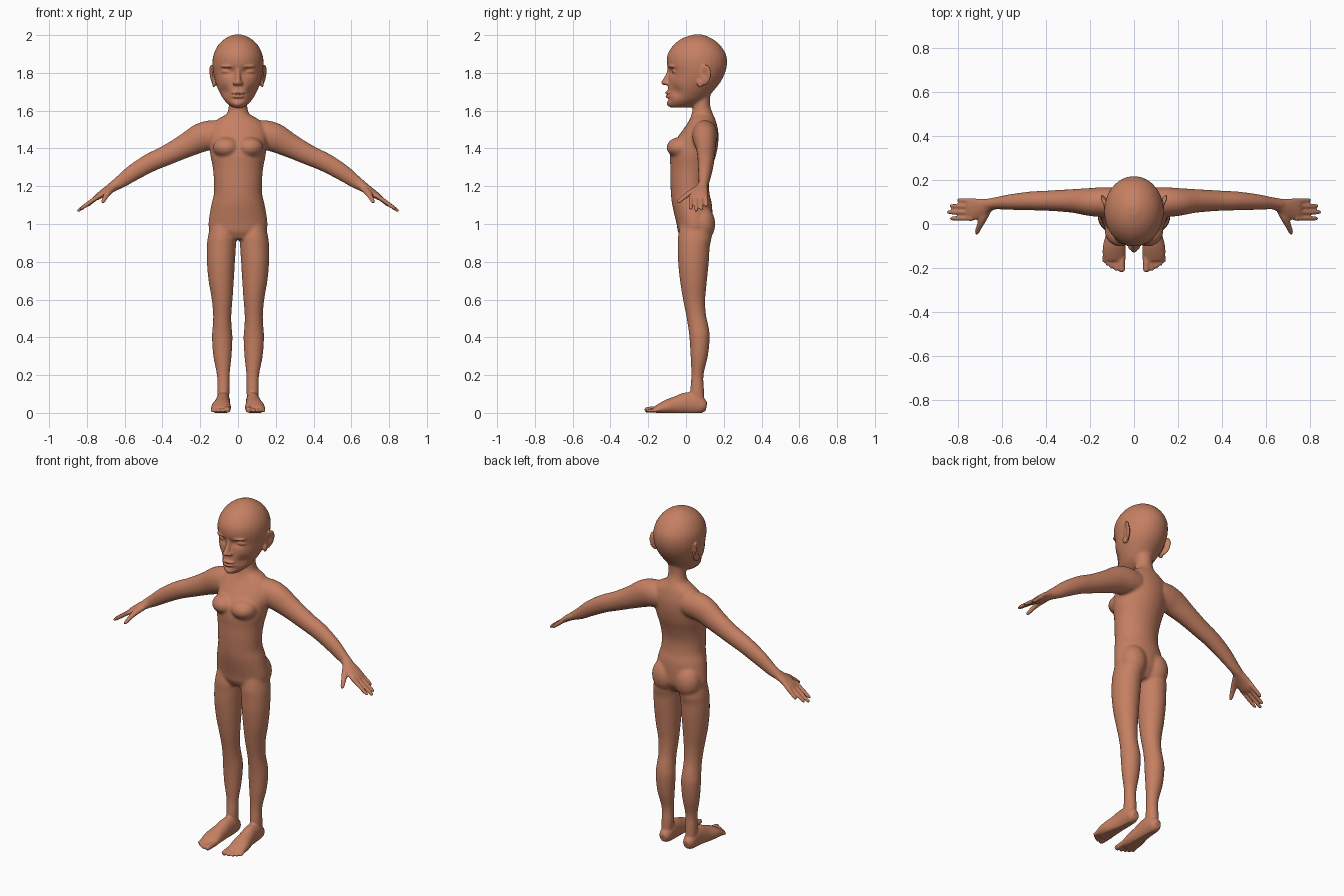
import bpy, bmesh, math
from mathutils import Vector, Matrix, Euler

skin = bpy.data.materials.new("warm_tan")
skin.diffuse_color = (0.56, 0.215, 0.122, 1)
Z = Vector((0, 0, 1))


def loft(bm, secs, mirror=False, n=28, sub=4):
    """Closed skin through rings (centre, U, V), smoothly interpolated."""
    rings = []
    for i in range(len(secs) - 1):
        quad = [secs[max(i - 1, 0)], secs[i], secs[i + 1], secs[min(i + 2, len(secs) - 1)]]
        for k in range(sub):
            t = k / sub
            w = (-.5*t + t*t - .5*t**3, 1 - 2.5*t*t + 1.5*t**3,
                 .5*t + 2*t*t - 1.5*t**3, -.5*t*t + .5*t**3)
            rings.append([sum((q[j] * a for q, a in zip(quad, w)), Vector()) for j in range(3)])
    rings.append(secs[-1])
    for s in ((1, -1) if mirror else (1,)):
        loops = []
        for c, u, v in rings:
            pts = [c + u * math.cos(2*math.pi*k/n) + v * math.sin(2*math.pi*k/n) for k in range(n)]
            loops.append([bm.verts.new((p.x * s, p.y, p.z)) for p in pts])
        for a, b in zip(loops, loops[1:]):
            for k in range(n):
                bm.faces.new((a[k], a[(k+1) % n], b[(k+1) % n], b[k]))
        bm.faces.new(loops[0])
        bm.faces.new(loops[-1])


def stack(bm, rows, mirror=False):
    """Horizontal sections: z, x0, x1, y0, y1."""
    loft(bm, [(Vector(((a+b)/2, (c+d)/2, z)), Vector(((b-a)/2, 0, 0)), Vector((0, (d-c)/2, 0)))
              for z, a, b, c, d in rows], mirror)


def limb(bm, rows, n=20):
    """Mirrored tube along a path: x, y, z, horizontal radius, other radius."""
    pts = [Vector(r[:3]) for r in rows]
    secs = []
    for i, r in enumerate(rows):
        t = (pts[min(i+1, len(pts)-1)] - pts[max(i-1, 0)]).normalized()
        u = t.cross(Z).normalized()
        secs.append((pts[i], u * r[3], u.cross(t) * r[4]))
    loft(bm, secs, True, n)


def finger(bm, a, b, r0, r1):
    a, b = Vector(a), Vector(b)
    rows = [(*a.lerp(b, t), (r0 + (r1-r0)*t) * k, (r0 + (r1-r0)*t) * k)
            for t, k in ((0, 1), (.35, 1), (.7, 1), (.92, .9), (1, .5))]
    limb(bm, rows, 14)


def blob(bm, c, r, rot=(0, 0, 0), mirror=True):
    for s in ((1, -1) if mirror else (1,)):
        m = (Matrix.Diagonal((s, 1, 1, 1)) @ Matrix.Translation(c)
             @ Euler(rot).to_matrix().to_4x4() @ Matrix.Diagonal((*r, 1)))
        bmesh.ops.create_uvsphere(bm, u_segments=24, v_segments=16, radius=1, matrix=m)


def push(me, c, d, r):
    """Soft mirrored dent or bulge."""
    for s in ((1, -1) if c[0] else (1,)):
        cc, dd = Vector((c[0]*s, c[1], c[2])), Vector((d[0]*s, d[1], d[2]))
        for v in me.vertices:
            e = v.co - cc
            q = (e.x/r[0])**2 + (e.y/r[1])**2 + (e.z/r[2])**2
            if q < 9:
                v.co += dd * math.exp(-q)


def fuse(bm, voxel, smooth):
    """Merge all overlapping volumes into one skin."""
    bmesh.ops.recalc_face_normals(bm, faces=bm.faces)
    me = bpy.data.meshes.new("tmp")
    bm.to_mesh(me)
    bm.free()
    ob = bpy.data.objects.new("tmp", me)
    bpy.context.collection.objects.link(ob)
    m = ob.modifiers.new("fuse", 'REMESH')
    m.mode, m.voxel_size = 'VOXEL', voxel
    m = ob.modifiers.new("soften", 'SMOOTH')
    m.factor, m.iterations = .5, smooth
    out = bpy.data.meshes.new_from_object(ob.evaluated_get(bpy.context.evaluated_depsgraph_get()))
    bpy.data.objects.remove(ob)
    return out


# ---- main masses
bm = bmesh.new()
# torso and neck
stack(bm, [(z, -w, w, a, b) for z, w, a, b in (
    (.92, .11, -.02, .10), (.96, .145, -.043, .128), (1.0, .157, -.05, .14), (1.1, .142, -.073, .138),
    (1.16, .128, -.08, .125), (1.23, .128, -.083, .122), (1.3, .134, -.083, .138), (1.36, .146, -.085, .158),
    (1.42, .152, -.072, .17), (1.48, .155, -.03, .172), (1.53, .137, .005, .163), (1.56, .1, .022, .153),
    (1.585, .059, .03, .142), (1.63, .049, .038, .128), (1.7, .05, .04, .13))])
blob(bm, (.062, -.03, 1.405), (.072, .073, .055))           # chest
blob(bm, (.075, .085, 1.0), (.075, .07, .095))              # seat
# head
stack(bm, [(z, -w, w, a, b) for z, w, a, b in (
    (1.617, .03, -.085, .02), (1.635, .054, -.097, .06), (1.66, .077, -.1, .105), (1.7, .1, -.098, .142),
    (1.75, .12, -.094, .182), (1.8, .131, -.093, .207), (1.85, .136, -.102, .218), (1.9, .129, -.097, .211),
    (1.95, .103, -.064, .178), (1.985, .063, -.016, .132), (2.003, .02, .04, .085))])
# legs
stack(bm, [(1.0, .02, .145, -.03, .12), (.93, .01, .16, -.043, .135), (.88, .011, .165, -.043, .126),
           (.8, .016, .165, -.042, .121), (.7, .022, .156, -.032, .111), (.6, .029, .139, -.016, .102),
           (.52, .035, .132, .0, .106), (.46, .034, .134, .01, .119), (.4, .029, .138, .018, .126),
           (.3, .034, .131, .024, .116), (.2, .044, .112, .028, .093), (.12, .044, .111, .022, .096),
           (.04, .05, .108, .02, .1)], True)
# arms
limb(bm, [(.08, .1, 1.475, .065, .07), (.14, .1, 1.472, .068, .078), (.2, .1, 1.455, .064, .077),
          (.28, .105, 1.413, .054, .064), (.38, .106, 1.363, .047, .054), (.47, .105, 1.322, .043, .05),
          (.56, .1, 1.268, .036, .044), (.63, .094, 1.218, .028, .034), (.68, .086, 1.188, .028, .024)])
body = fuse(bm, .007, 7)

# eye sockets, cheeks and temples
push(body, (.055, -.085, 1.808), (0, .018, 0), (.036, .04, .022))
push(body, (.075, -.06, 1.70), (-.008, .01, 0), (.03, .05, .03))
push(body, (0, -.09, 1.66), (0, .008, 0), (.05, .03, .009))
push(body, (0, -.1, 1.63), (0, -.008, 0), (.03, .03, .014))

# ---- fine parts
bm = bmesh.new()
bm.from_mesh(body)
# hands
limb(bm, [(.63, .095, 1.218, .026, .03), (.66, .086, 1.198, .03, .026), (.7, .072, 1.173, .045, .021),
          (.74, .066, 1.146, .05, .017), (.76, .066, 1.132, .044, .011)])
for y0, y1, x, z in ((.026, .025, .836, 1.077), (.053, .054, .851, 1.067),
                     (.08, .082, .838, 1.075), (.104, .109, .803, 1.094)):
    finger(bm, (.735, y0, 1.15), (x, y1, z), .0125, .0095)
limb(bm, [(.67, .065, 1.185, .022, .018), (.688, .025, 1.166, .019, .016), (.702, -.008, 1.143, .014, .012),
          (.713, -.034, 1.121, .011, .01), (.717, -.046, 1.112, .006, .006)], 14)
# feet with toes
limb(bm, [(.078, .108, .03, .018, .022), (.078, .09, .034, .032, .038), (.078, .05, .05, .037, .058),
          (.08, .0, .05, .039, .058), (.084, -.05, .04, .044, .049), (.089, -.1, .031, .052, .039),
          (.091, -.14, .022, .052, .027), (.091, -.165, .017, .044, .017)])
for x0, x, y, r in ((.056, .056, -.219, .018), (.08, .082, -.213, .0125), (.1, .102, -.203, .0115),
                    (.117, .12, -.19, .011), (.131, .136, -.175, .011)):
    finger(bm, (x0, -.13, .021), (x, y, r * .85), r, r * .85)
# nose
loft(bm, [(Vector((0, y, z)), Vector((w, 0, 0)), Vector((0, d, 0))) for z, y, w, d in (
    (1.85, -.08, .014, .018), (1.82, -.082, .013, .016), (1.79, -.085, .014, .023),
    (1.765, -.09, .017, .033), (1.748, -.09, .021, .042), (1.736, -.088, .018, .034))])
blob(bm, (.018, -.1, 1.745), (.011, .017, .01))
# brows, eyes, lips
blob(bm, (.055, -.075, 1.835), (.038, .017, .008), (0, 0, .35))
blob(bm, (.06, -.052, 1.807), (.034, .02, .0125), (0, 0, .35))
blob(bm, (.0, -.092, 1.695), (.036, .02, .0075), mirror=False)
blob(bm, (.0, -.09, 1.675), (.031, .02, .009), mirror=False)
# ears
blob(bm, (.133, .098, 1.788), (.011, .037, .057), (-.2, .12, -.38))
blob(bm, (.127, .075, 1.745), (.01, .016, .022))
figure = fuse(bm, .0055, 2)

push(figure, (.143, .098, 1.797), (-.009, 0, 0), (.02, .017, .028))   # ear bowl
push(figure, (0, -.11, 1.6845), (0, .006, 0), (.035, .03, .004))      # mouth line
for v in figure.vertices:                                             # flat soles
    v.co.z = max(v.co.z, 0.0)

ob = bpy.data.objects.new("standing_figure", figure)
bpy.context.collection.objects.link(ob)
figure.materials.clear()
figure.materials.append(skin)
figure.polygons.foreach_set("use_smooth", [True] * len(figure.polygons))
figure.update()
